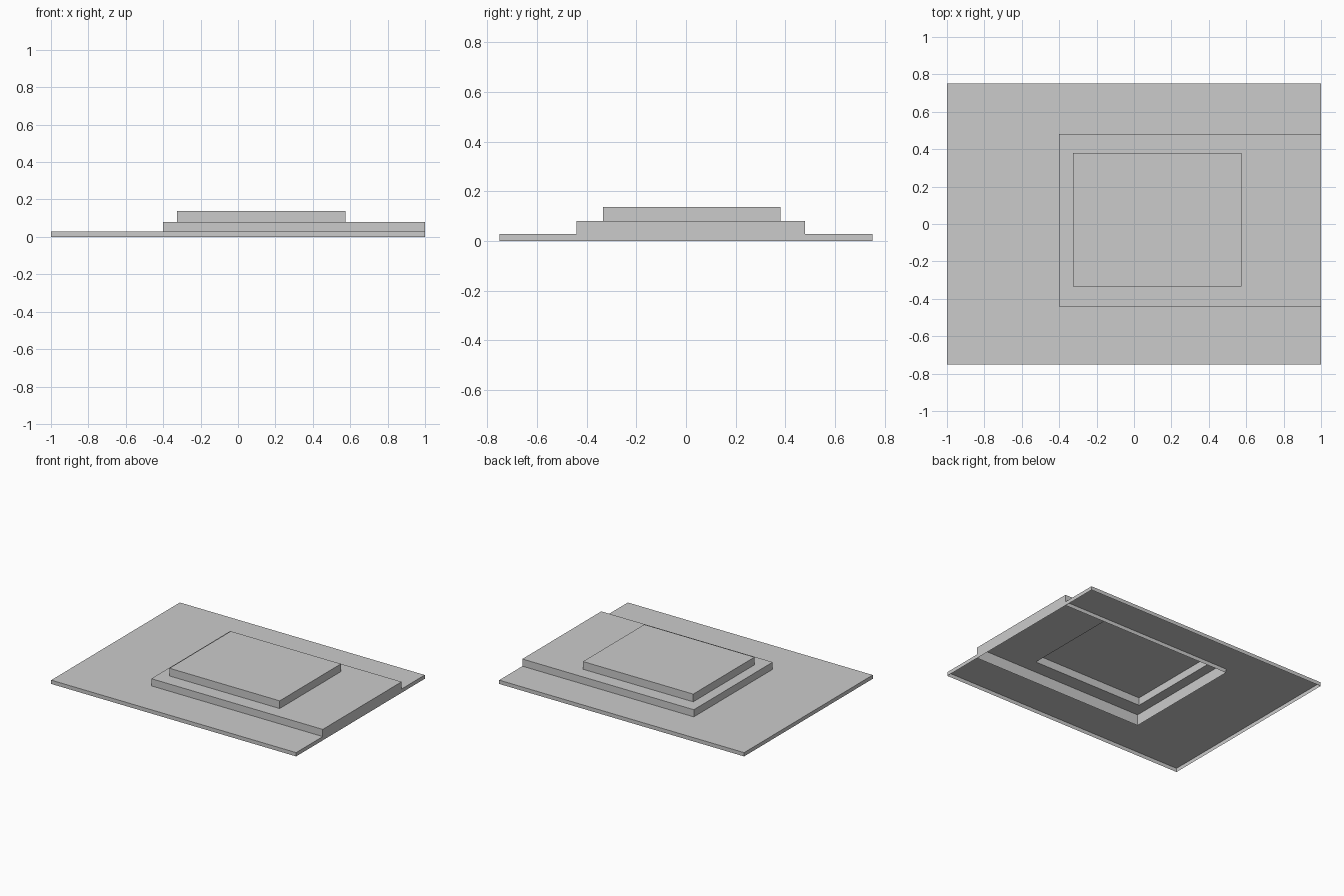
import bpy
import bmesh

cube = bpy.data.objects.get("Cube")
if cube:
    bpy.data.objects.remove(cube, do_unlink=True)

grey = bpy.data.materials.new("light_grey")
grey.use_nodes = True
colour = (0.6, 0.6, 0.6, 1)
grey.diffuse_color = colour
grey.node_tree.nodes["Principled BSDF"].inputs["Base Color"].default_value = colour


def corners(rect):
    """Counter-clockwise corners of (x0, x1, y0, y1)."""
    x0, x1, y0, y1 = rect
    return [(x0, y0), (x1, y0), (x1, y1), (x0, y1)]


def tier(name, rect, bottom, top, opening=None):
    """Thin open-bottomed tier; its top is whole or a ledge round an opening."""
    bm = bmesh.new()

    def ring(r, z):
        return [bm.verts.new((x, y, z)) for x, y in corners(r)]

    low, high = ring(rect, bottom), ring(rect, top)
    inner = ring(opening, top) if opening else None
    for i in range(4):
        j = (i + 1) % 4
        bm.faces.new((low[i], low[j], high[j], high[i]))
        if inner:
            ledge = bm.faces.new((high[i], high[j], inner[j], inner[i]))
            if ledge.calc_area() < 1e-5:  # opening reaches this edge
                bm.faces.remove(ledge)
    if not inner:
        bm.faces.new(high)

    mesh = bpy.data.meshes.new(name)
    bm.to_mesh(mesh)
    bm.free()
    mesh.materials.append(grey)
    obj = bpy.data.objects.new(name, mesh)
    bpy.context.collection.objects.link(obj)
    return obj


# Footprints as x0, x1, y0, y1
base = (-1, 1, -0.75, 0.75)
middle = (-0.4, 1, -0.44, 0.48)
upper = (-0.325, 0.575, -0.335, 0.38)

# Stacked hollow tiers, each open into the one above
tier("base_slab", base, 0, 0.028, middle)
tier("middle_step", middle, 0, 0.081, upper)
tier("upper_step", upper, 0.081, 0.138)
